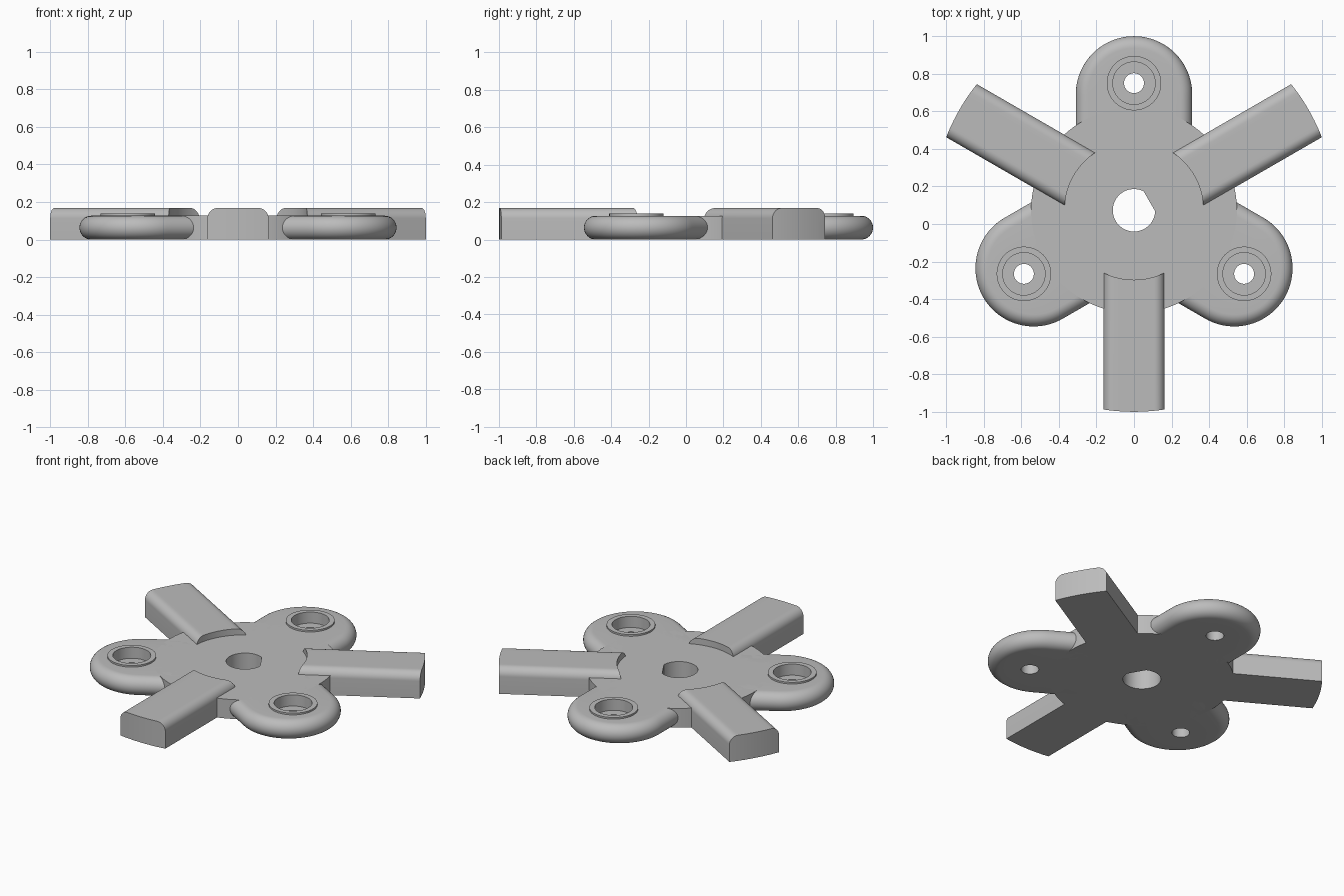
import bpy
import bmesh
from math import sin, cos, pi, radians, sqrt
from mathutils import Vector

cube = bpy.data.objects.get("Cube")
if cube:
    bpy.data.objects.remove(cube, do_unlink=True)

CENTRE = Vector((0, 0.073, 0))   # axis of threefold symmetry
PLATE = 0.127                    # plate thickness
LOBE_Y, LOBE_R = 0.617, 0.31     # rounded lobe end
BORE_Y = 0.677                   # mounting hole position

grey = bpy.data.materials.new("plain grey")
grey.use_nodes = True
grey.diffuse_color = (0.5, 0.5, 0.5, 1)
grey.node_tree.nodes["Principled BSDF"].inputs["Base Color"].default_value = (0.5, 0.5, 0.5, 1)


def loft(name, loops, cyclic):
    """Skin a list of equal closed loops, either capped or joined end to start."""
    bm = bmesh.new()
    rows = [[bm.verts.new(p) for p in loop] for loop in loops]
    pairs = list(zip(rows, rows[1:]))
    if cyclic:
        pairs.append((rows[-1], rows[0]))
    else:
        bm.faces.new(rows[0])
        bm.faces.new(rows[-1])
    n = len(rows[0])
    for a, b in pairs:
        for i in range(n):
            j = (i + 1) % n
            bm.faces.new((a[i], a[j], b[j], b[i]))
    bmesh.ops.recalc_face_normals(bm, faces=bm.faces)
    mesh = bpy.data.meshes.new(name)
    bm.to_mesh(mesh)
    bm.free()
    mesh.materials.append(grey)
    return mesh


def place(mesh, placements):
    """Place copies of a mesh, turned about the central axis."""
    for index, (name, angle) in enumerate(placements):
        obj = bpy.data.objects.new(name, mesh)
        bpy.context.collection.objects.link(obj)
        obj.location = CENTRE
        obj.rotation_euler.z = radians(angle)
        if index == 0:
            bpy.ops.object.select_all(action='DESELECT')
            obj.select_set(True)
            bpy.context.view_layer.objects.active = obj
            bpy.ops.object.shade_smooth_by_angle(angle=radians(30))


# Hub: a disc with a D-shaped shaft hole
hub = []
for i in range(120):
    a = 2 * pi * i / 120
    facing = cos(a - pi / 6)
    hole = min(0.113, 0.095 / facing) if facing > 0.1 else 0.113
    hub.append([(r * cos(a), r * sin(a), z) for r, z in
                ((hole, 0), (0.548, 0), (0.548, PLATE), (hole, PLATE))])
place(loft("hub", hub, True), [("hub", 0)])


# Lobes: fully rounded rim, with a hole for the bushing
def lobe_outline(inset):
    r = LOBE_R - inset
    pts = [Vector((r * cos(pi * i / 48), LOBE_Y + r * sin(pi * i / 48), 0)) for i in range(49)]
    corners = [pts[-1], Vector((-r, 0.35, 0)), Vector((r, 0.35, 0)), pts[0]]
    for a, b in zip(corners, corners[1:]):
        pts += [a.lerp(b, k / 8) for k in range(1, 9)]
    return pts[:-1]


def bushing_hole(z):
    middle = Vector((0, BORE_Y, 0))
    return [middle + (p - middle).normalized() * 0.13 + Vector((0, 0, z))
            for p in lobe_outline(0)]


half = PLATE / 2
rim = []
for i in range(17):
    t = -pi / 2 + pi * i / 16
    lift = Vector((0, 0, half + half * sin(t)))
    rim.append([p + lift for p in lobe_outline(half * (1 - cos(t)))])
lobe = loft("lobe", [bushing_hole(0)] + rim + [bushing_hole(PLATE)], True)
lobe_turns = (("back", 0), ("right", 120), ("left", 240))
place(lobe, [(side + "_lobe", turn) for side, turn in lobe_turns])

# Bushings: raised ring, counterbore and small through hole
section = ((0.053, 0), (0.135, 0), (0.135, 0.1), (0.145, 0.1),
           (0.145, 0.138), (0.113, 0.138), (0.113, 0.065), (0.053, 0.065))
turned = []
for i in range(64):
    a = 2 * pi * i / 64
    turned.append([(r * cos(a), BORE_Y + r * sin(a), z) for r, z in section])
place(loft("bushing", turned, True), [(side + "_bushing", turn) for side, turn in lobe_turns])

# Arms: round-shouldered bars with ends curved about the hub axis
WIDTH, HEIGHT, FILLET = 0.163, 0.168, 0.055
shoulder = []
for i in range(11):
    t = pi / 2 * i / 10
    shoulder.append((WIDTH - FILLET + FILLET * cos(t), HEIGHT - FILLET + FILLET * sin(t)))
flat = WIDTH - FILLET
columns = shoulder + [(flat * k / 5, HEIGHT) for k in range(4, -5, -1)]
columns += [(-x, z) for x, z in reversed(shoulder)]
bar = []
for x, z in columns:
    inner, outer = (sqrt(r * r - x * x) for r in (0.37, 1.073))
    bar.append([(x, inner, 0), (x, inner, z), (x, outer, z), (x, outer, 0)])
place(loft("arm", bar, False), [("right_arm", 60), ("front_arm", 180), ("left_arm", 300)])
